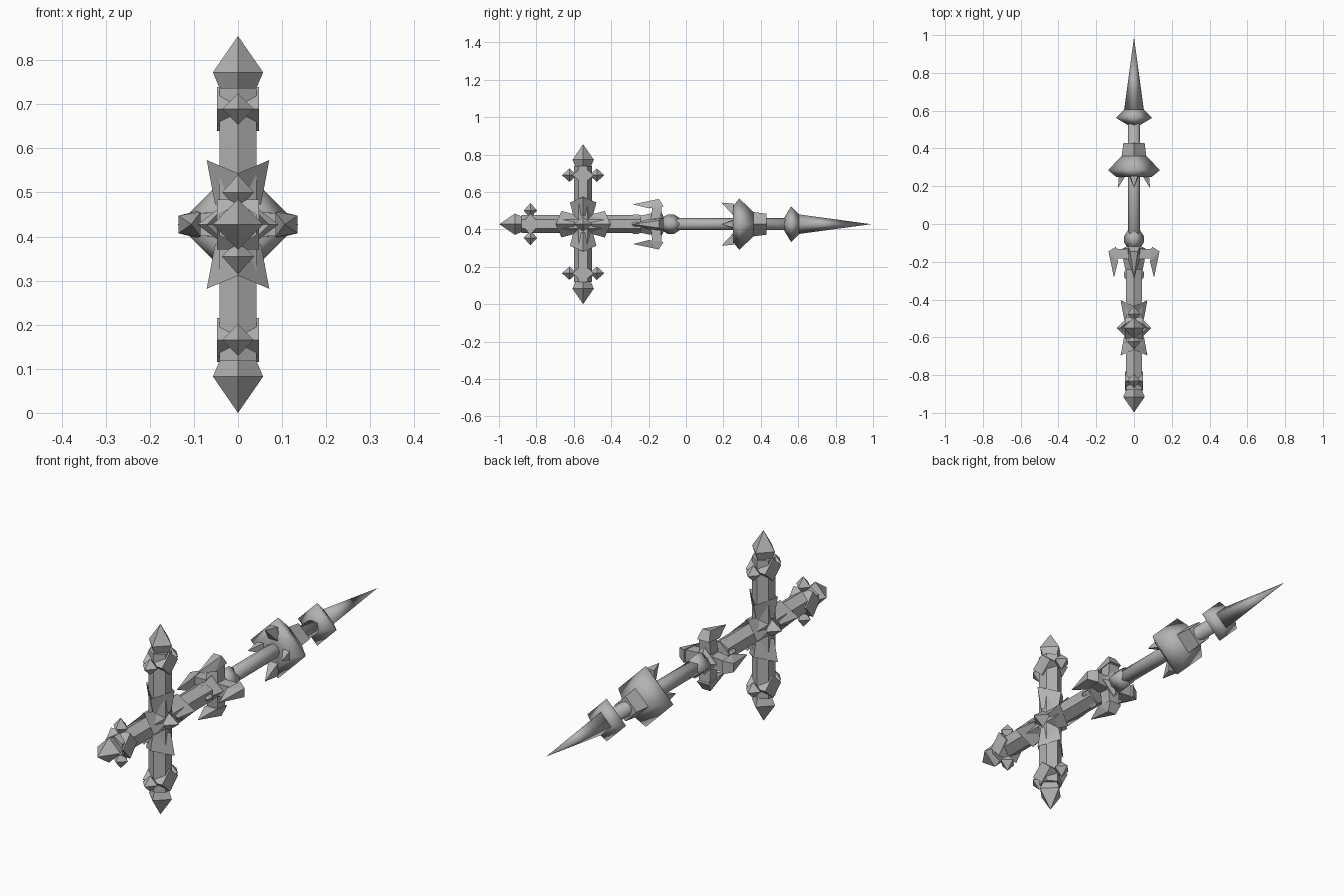
import bpy, bmesh, math
from mathutils import Matrix, Vector

old = bpy.data.objects.get("Cube")
if old:
    bpy.data.objects.remove(old, do_unlink=True)

grey = bpy.data.materials.new("stone_grey")
grey.use_nodes = True
COLOUR = (0.45, 0.45, 0.45, 1)
grey.diffuse_color = COLOUR
grey.node_tree.nodes["Principled BSDF"].inputs["Base Color"].default_value = COLOUR

MID_Z = 0.4275
CROSS = Matrix.Translation((0, -0.55, MID_Z))
AXIS = Matrix.Translation((0, 0, MID_Z))


def turn(degrees, axis="X"):
    return Matrix.Rotation(math.radians(degrees), 4, axis)


def finish(name, bm, frame, smooth=False):
    bmesh.ops.remove_doubles(bm, verts=bm.verts, dist=1e-5)
    bmesh.ops.recalc_face_normals(bm, faces=bm.faces)
    bm.transform(frame)
    mesh = bpy.data.meshes.new(name)
    for face in bm.faces:
        face.smooth = smooth
    bm.to_mesh(mesh)
    bm.free()
    mesh.materials.append(grey)
    obj = bpy.data.objects.new(name, mesh)
    bpy.context.collection.objects.link(obj)
    return obj


def lathe(name, profile, sides, frame, smooth=False, lift=0, closed=False):
    """Rings of (height, radius) along local z; lift raises the x corners of the widest ring."""
    bm = bmesh.new()
    widest = max(r for _, r in profile)
    rings = []
    for t, r in profile:
        ring = []
        for i in range(sides):
            a = math.pi / 2 + i * math.tau / sides
            up = lift * abs(math.cos(a)) if r == widest else 0
            ring.append(bm.verts.new((r * math.cos(a), r * math.sin(a), t + up)))
        rings.append(ring)
    pairs = list(zip(rings, rings[1:]))
    if closed:
        pairs.append((rings[-1], rings[0]))
    for low, high in pairs:
        for i in range(sides):
            j = (i + 1) % sides
            bm.faces.new((low[i], low[j], high[j], high[i]))
    if not closed:
        for end, (_, r) in ((rings[0], profile[0]), (rings[-1], profile[-1])):
            if r > 0:
                bm.faces.new(end)
    bmesh.ops.dissolve_degenerate(bm, dist=1e-5, edges=bm.edges)
    return finish(name, bm, frame, smooth)


def hull(name, points, frame):
    bm = bmesh.new()
    for p in points:
        bm.verts.new(p)
    bmesh.ops.convex_hull(bm, input=bm.verts)
    return finish(name, bm, frame)


def octahedron(name, size, frame):
    points = []
    for i in range(3):
        for s in (-1, 1):
            p = Vector((0, 0, 0))
            p[i] = s * size[i]
            points.append(p)
    return hull(name, points, frame)


# Cross arms: hexagonal shafts with flared saddle collars
arms = {"upper": (0, 0), "lower": (180, 0), "front": (90, 0.02), "rear": (-90, 0)}
for label, (angle, shift) in arms.items():
    frame = CROSS @ turn(angle)
    lathe(label + "_arm", [(0, 0.048), (0.31 + shift, 0.048)], 6, frame)
    lathe(label + "_collar", [(0.045, 0.052), (0.116, 0.071), (0.085, 0.04)],
          4, frame, lift=0.03, closed=True)
    if label == "rear":
        continue
    # Pointed end crystal
    end = frame @ Matrix.Translation((0, 0, shift))
    lathe(label + "_end_crystal", [(0.27, 0.025), (0.345, 0.057), (0.4275, 0)], 4, end)
    # Diamond block carrying two small side crystals
    knot = end @ Matrix.Translation((0, 0, 0.262))
    block = [(x, y, z) for x in (-0.048, 0.048)
             for y, z in ((0.057, 0), (-0.057, 0), (0, 0.05), (0, -0.05))]
    hull(label + "_block", block, knot)
    for s in (-1, 1):
        octahedron(label + "_side_crystal", (0.036, 0.04, 0.036),
                   knot @ Matrix.Translation((0, s * 0.073, 0)))

# Crystal at the crossing
octahedron("centre_crystal", (0.092, 0.09, 0.07), CROSS)

# Handle and its square fittings, all along the long axis
along = AXIS @ turn(-90)
lathe("handle", [(-0.26, 0.032), (0.56, 0.032)], 8, along, True)
lathe("grip_ring", [(-0.29, 0.045), (-0.28, 0.053), (-0.255, 0.053), (-0.245, 0.045)], 4, along)
lathe("guard_hub", [(-0.245, 0.045), (-0.2, 0.055), (-0.13, 0.062), (-0.12, 0.04)], 4, along)
lathe("bead", [(-0.125, 0.036), (-0.095, 0.053), (-0.065, 0.053), (-0.035, 0.033)], 4, along, True)
lathe("drum", [(0.25, 0.04), (0.25, 0.095), (0.285, 0.137), (0.36, 0.066), (0.36, 0.03)],
      4, along, True)
lathe("drum_neck", [(0.355, 0.066), (0.43, 0.056)], 4, along)
lathe("spike_ring", [(0.525, 0.034), (0.562, 0.096), (0.605, 0.052)], 4, along, True)
lathe("spike", [(0.59, 0.054), (0.99, 0)], 4, along, True)


def both_sides(points):
    return [(s * w, y, r) for r, y, w in points for s in (-1, 1)]


# Four hooked prongs on the guard and four small ones under the drum
for k in range(4):
    frame = AXIS @ turn(90 * k, "Y")
    hull("guard_strut", both_sides([(0, -0.135, 0.03), (0.11, -0.13, 0.025),
                                    (0.1, -0.18, 0.025), (0, -0.19, 0.03)]), frame)
    hull("guard_prong", both_sides([(0.095, -0.12, 0.03), (0.135, -0.145, 0.02),
                                    (0.085, -0.2, 0.028), (0.106, -0.285, 0)]), frame)
    tip = 0.085 if k % 2 else 0.115
    hull("drum_prong", both_sides([(0.045, 0.255, 0.025), (tip - 0.005, 0.255, 0.02),
                                   (tip, 0.19, 0)]), frame)
